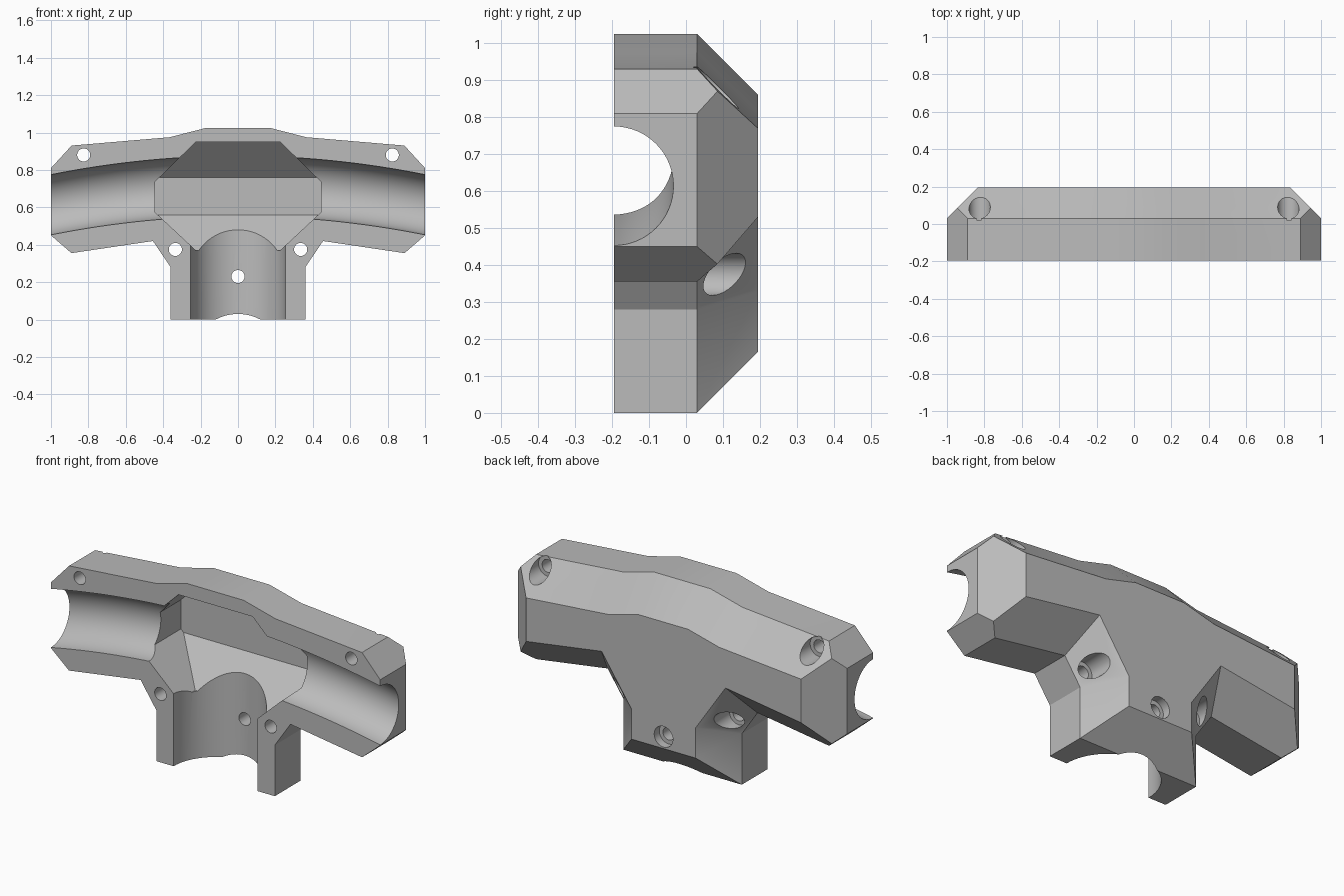
import bpy, bmesh, math
from mathutils import Vector

cube = bpy.data.objects.get("Cube")
if cube:
    bpy.data.objects.remove(cube, do_unlink=True)

FRONT, RIM, BACK = -0.195, 0.03, 0.195

grey = bpy.data.materials.new("plain grey")
grey.use_nodes = True
grey.diffuse_color = (0.5, 0.5, 0.5, 1)
grey.node_tree.nodes["Principled BSDF"].inputs["Base Color"].default_value = (0.5, 0.5, 0.5, 1)


def loft(name, rings, cuts=()):
    """Closed solid through matching rings, trimmed by (point, normal) planes."""
    bm = bmesh.new()
    loops = [[bm.verts.new(p) for p in ring] for ring in rings]
    n = len(loops[0])
    for a, b in zip(loops, loops[1:]):
        for i in range(n):
            j = (i + 1) % n
            bm.faces.new((a[i], a[j], b[j], b[i]))
    bm.faces.new(loops[0])
    bm.faces.new(loops[-1])
    for co, no in cuts:
        geom = bm.verts[:] + bm.edges[:] + bm.faces[:]
        bmesh.ops.bisect_plane(bm, geom=geom, plane_co=co, plane_no=no, clear_outer=True)
        bmesh.ops.holes_fill(bm, edges=[e for e in bm.edges if e.is_boundary])
    bmesh.ops.recalc_face_normals(bm, faces=bm.faces)
    mesh = bpy.data.meshes.new(name)
    bm.to_mesh(mesh)
    bm.free()
    mesh.materials.append(grey)
    obj = bpy.data.objects.new(name, mesh)
    bpy.context.collection.objects.link(obj)
    return obj


def corner_planes(a, b):
    """Mirrored trim planes along y through two (x, z) points, facing outward."""
    side = Vector((b[1] - a[1], a[0] - b[0]))
    if side.x < 0:
        side = -side
    return [((s * a[0], 0, a[1]), (s * side.x, 0, side.y)) for s in (1, -1)]


def inset(points, d):
    """Mitred inward offset of a counter-clockwise outline."""
    out = []
    for i, p in enumerate(points):
        e1 = (p - points[i - 1]).normalized()
        e2 = (points[(i + 1) % len(points)] - p).normalized()
        n1, n2 = Vector((e1.y, -e1.x)), Vector((e2.y, -e2.x))
        out.append(p - (n1 + n2) * d / (1 + n1.dot(n2)))
    return out


def circle(r, n=64):
    return [(r * math.cos(2 * math.pi * i / n), r * math.sin(2 * math.pi * i / n)) for i in range(n)]


# Outer body: T outline with a chamfered back and trimmed arm corners
half = [(0.36, 0), (0.36, 0.28), (0.455, 0.42), (1, 0.339),
        (1, 0.921), (0.365, 0.975), (0.17, 1.025)]
outline = [Vector(p) for p in half] + [Vector((-x, z)) for x, z in reversed(half)]
small = inset(outline, BACK - RIM)
body = loft("clamp_body",
            [[(p.x, y, p.y) for p in ring] for ring, y in ((outline, FRONT), (outline, RIM), (small, BACK))],
            corner_planes((0.89, 0.93), (1, 0.81)) + corner_planes((0.89, 0.355), (1, 0.45)))

cutters = []

# Curved bore along both arms
steps = [i / 20 * 1.1 for i in range(-20, 21)]
cutters.append(loft("arm_bore", [[(x, FRONT + u, 0.714 - x * x / 10 + v) for u, v in circle(0.161)]
                                 for x in steps]))

# Central pocket with sloped top and bottom
section = [(-0.3, 0.95), (-0.05, 0.95), (0.14, 0.76), (0.14, 0.56), (-0.05, 0.37), (-0.3, 0.37)]
cutters.append(loft("pocket", [[(x, y, z) for y, z in section] for x in (-0.445, 0.445)],
                    corner_planes((0.225, 0.95), (0.445, 0.735)) + corner_planes((0.225, 0.37), (0.445, 0.575))))

# Upright bore in the stem
cutters.append(loft("stem_bore", [[(u, FRONT + v, z) for u, v in circle(0.255)] for z in (-0.1, 0.52)]))

# Screw holes, each with a wider recess from the back
for x, z, floor in ((0, 0.23, 0.15), (0.335, 0.375, 0.02), (-0.335, 0.375, 0.02),
                    (0.825, 0.88, 0.02), (-0.825, 0.88, 0.02)):
    for r, start in ((0.035, -0.3), (0.057, floor)):
        cutters.append(loft("screw_hole", [[(x + u, y, z + v) for u, v in circle(r, 32)]
                                           for y in (start, 0.3)]))

bpy.ops.object.select_all(action="DESELECT")
bpy.context.view_layer.objects.active = body
body.select_set(True)
for cutter in cutters:
    mod = body.modifiers.new("cut", "BOOLEAN")
    mod.operation, mod.solver, mod.object = "DIFFERENCE", "EXACT", cutter
    bpy.ops.object.modifier_apply(modifier=mod.name)
    bpy.data.objects.remove(cutter, do_unlink=True)

bpy.ops.object.shade_smooth_by_angle(angle=math.radians(25))
